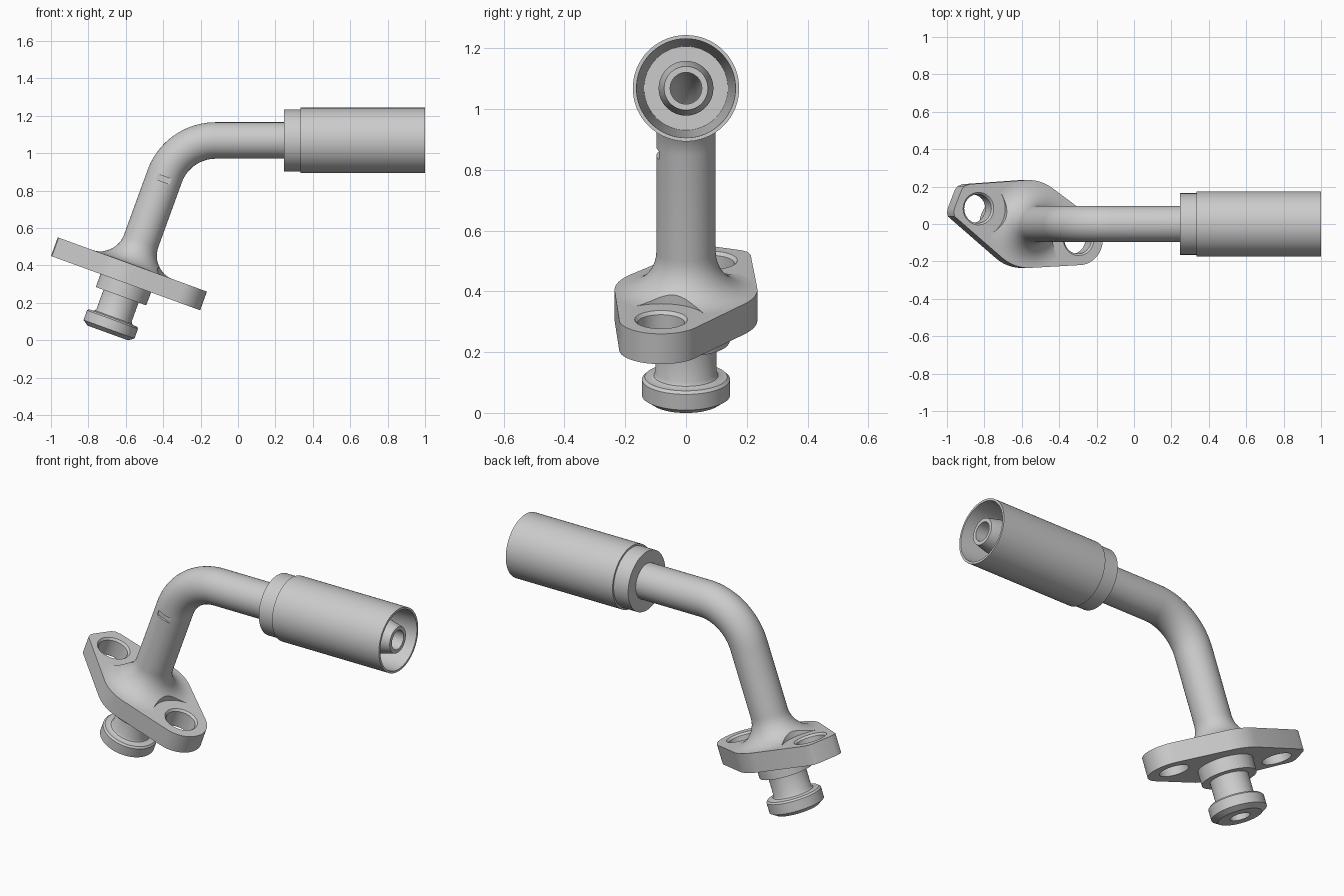
import bpy, bmesh
from math import sin, cos, pi, radians
from mathutils import Vector, geometry

if "Cube" in bpy.data.objects:
    bpy.data.objects.remove(bpy.data.objects["Cube"])

TILT = radians(20)
BASE = Vector((-0.60, 0, 0.305))      # centre of the flange underside
SEG = 64
Y = Vector((0, 1, 0))


def axis(t):
    return Vector((sin(t), 0, cos(t)))


def across(t):
    return Vector((cos(t), 0, -sin(t)))


def at(s, u=0, v=0):
    """Point in the tilted flange frame: s along the axis, u, v in plane."""
    return BASE + axis(TILT) * s + across(TILT) * u + Y * v


def finish(name, bm):
    bmesh.ops.recalc_face_normals(bm, faces=bm.faces)
    me = bpy.data.meshes.new(name)
    bm.to_mesh(me)
    bm.free()
    ob = bpy.data.objects.new(name, me)
    bpy.context.collection.objects.link(ob)
    return ob


def ring_body(name, stations, closed=True):
    """Skin circles given as (centre, tilt, radius); closed joins last to first."""
    bm = bmesh.new()
    rings = []
    for c, t, r in stations:
        rings.append([bm.verts.new(c + (across(t) * cos(2 * pi * i / SEG) + Y * sin(2 * pi * i / SEG)) * r)
                      for i in range(SEG)])
    pairs = list(zip(rings, rings[1:]))
    if closed:
        pairs.append((rings[-1], rings[0]))
    else:
        bm.faces.new(rings[0])
        bm.faces.new(rings[-1])
    for a, b in pairs:
        for i in range(SEG):
            j = (i + 1) % SEG
            bm.faces.new((a[i], a[j], b[j], b[i]))
    return finish(name, bm)


def cut(ob, cutters):
    bpy.context.view_layer.objects.active = ob
    for c in cutters:
        m = ob.modifiers.new("cut", 'BOOLEAN')
        m.operation, m.solver, m.object = 'DIFFERENCE', 'EXACT', c
        bpy.ops.object.modifier_apply(modifier=m.name)


# Bent tube with plug, collar and flared root in one skin
BORE, TUBE, BEND = 0.052, 0.0975, 0.29
plug = [(-.283, BORE), (-.283, .115), (-.262, .145), (-.207, .145), (-.198, .136), (-.198, .118),
        (-.193, .106), (-.182, .10), (-.074, .10), (-.074, .143), (.05, .145), (.09, .2)]
flare = [(.241 - .135 * cos(k * pi / 24), .2325 - .135 * sin(k * pi / 24)) for k in range(13)]
stations = [(at(s), TILT, r) for s, r in plug + flare]
pivot = at(0.609, BEND)
angles = [TILT + radians(70) * k / 20 for k in range(21)]
path = [(pivot - across(t) * BEND, t) for t in angles]
tube_z = path[-1][0].z
path.append((Vector((0.25, 0, tube_z)), pi / 2))
stations += [(c, t, TUBE) for c, t in path]
stations += [(c, t, BORE) for c, t in reversed(path)]
tube = ring_body("bent_tube", stations)

# Hose sleeve with inner nipple
sleeve_profile = [(.245, BORE), (.245, .165), (.335, .165), (.335, .175), (1, .175), (1, .163),
                  (.45, .138), (.45, .09), (.92, .09), (.995, .072), (.995, BORE)]
sleeve = ring_body("hose_sleeve", [(Vector((x, 0, tube_z)), pi / 2, r) for x, r in sleeve_profile])

# Flange plate: hull of a centre disc, one round end and one flattened end
HU, HV = 0.285, 0.082


def circle(u, v, r, n):
    return [(u + r * cos(2 * pi * i / n), v + r * sin(2 * pi * i / n)) for i in range(n)]


pts = circle(0, 0, .235, 80) + circle(HU, -HV, .138, 64)
pts += [(-.42, .04), (-.4255, .06), (-.421, .085), (-.38, .185), (-.365, .203), (-.335, .213)]
bm = bmesh.new()
outline = [pts[i] for i in geometry.convex_hull_2d(pts)]
low = bm.faces.new([bm.verts.new(at(0, u, v)) for u, v in outline])
ext = bmesh.ops.extrude_face_region(bm, geom=[low], use_keep_orig=True)
bmesh.ops.translate(bm, vec=axis(TILT) * .106,
                    verts=[e for e in ext["geom"] if isinstance(e, bmesh.types.BMVert)])
flange = finish("flange_plate", bm)

# Cutters: bolt holes with chamfer, spot faces, centre bore, small notch
holes, spots = [], []
for sgn in (-1, 1):
    u, v = sgn * HU, -sgn * HV
    holes.append(ring_body("hole_cutter", [(at(s, u, v), TILT, r) for s, r in
                                           ((-.1, .077), (.095, .077), (.125, .104))], False))
    spots.append(ring_body("spot_cutter", [(at(s, u, v), TILT, .152) for s in (.1055, .3)], False))
bore = ring_body("bore_cutter", [(at(s), TILT, .09) for s in (-.1, .2)], False)
bm = bmesh.new()
bmesh.ops.create_cube(bm, size=1)
for p in bm.verts:
    p.co = at(.592 + p.co.z * .03, p.co.x * .08, -.1 + p.co.y * .03)
notch = finish("notch_cutter", bm)

cut(flange, holes + [bore])
cut(tube, spots + holes + [notch])
for c in holes + spots + [bore, notch]:
    bpy.data.objects.remove(c)

# Smooth shading with crisp edges
bpy.ops.object.select_all(action='DESELECT')
for ob in (tube, sleeve, flange):
    ob.select_set(True)
bpy.context.view_layer.objects.active = tube
bpy.ops.object.shade_smooth_by_angle(angle=radians(30))
